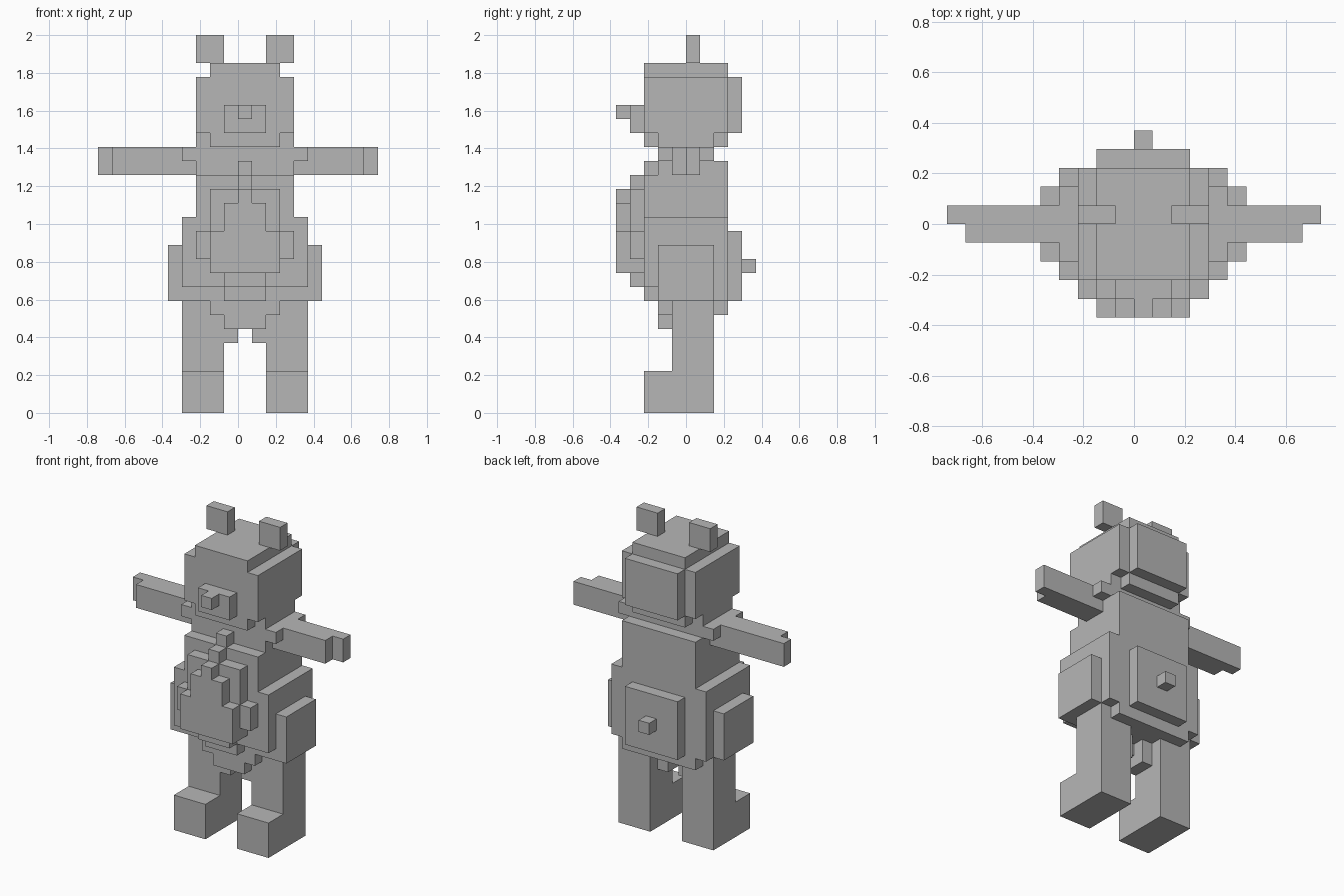
import bpy
import bmesh
from mathutils import Vector

if "Cube" in bpy.data.objects:
    bpy.data.objects.remove(bpy.data.objects["Cube"], do_unlink=True)

UNIT = 2 / 27  # edge length of one building block
parts = {}     # part name -> set of block cells
DIRECTIONS = [Vector(d) for d in ((1, 0, 0), (-1, 0, 0), (0, 1, 0),
                                  (0, -1, 0), (0, 0, 1), (0, 0, -1))]


def block(part, x, y, z):
    """Fill a box of cells; every argument is a (start, end) range."""
    cells = parts.setdefault(part, set())
    cells.update((i, j, k) for i in range(*x) for j in range(*y) for k in range(*z))


def centred(part, reach, y, z):
    """Fill a box that reaches equally far either side of the middle column."""
    block(part, (-reach, reach + 1), y, z)


def pair(name, x, y, z):
    """Fill a box on the left and its mirror image on the right."""
    block("left_" + name, x, y, z)
    block("right_" + name, (1 - x[1], 1 - x[0]), y, z)


# Legs with forward feet and inner thighs
pair("foot", (2, 5), (-3, 2), (0, 3))
pair("leg", (2, 5), (-1, 2), (3, 8))
pair("leg", (1, 2), (-1, 1), (5, 7))

# Hips and rounded underside
centred("hips", 1, (-2, 0), (6, 7))
centred("hips", 2, (-2, -1), (7, 8))
centred("hips", 3, (-1, 3), (7, 8))

# Torso, narrowing to the shoulders
centred("torso", 4, (-2, 3), (8, 14))
centred("torso", 4, (-3, -2), (9, 14))
centred("torso", 1, (-3, -2), (8, 9))
centred("torso", 3, (-3, 3), (14, 17))
centred("torso", 3, (-2, 3), (17, 18))
pair("hip_pad", (5, 6), (-2, 2), (8, 12))

# Layered belly with a stepped strap up to the neck
centred("belly", 2, (-4, -3), (10, 16))
centred("belly", 3, (-4, -3), (11, 13))
centred("belly", 1, (-4, -3), (9, 10))
centred("belly_front", 2, (-5, -4), (10, 13))
centred("belly_front", 1, (-5, -4), (13, 15))
for step in range(3):
    centred("chest_strap", 0, (step - 5, step - 4), (step + 15, step + 16))

# Back panel and tail
centred("back_panel", 2, (3, 4), (8, 13))
centred("tail", 0, (4, 5), (10, 11))

# Neck and outstretched arms
centred("neck", 4, (-2, 2), (18, 19))
block("left_arm", (4, 10), (0, 1), (17, 19))
block("left_arm", (4, 9), (-1, 0), (17, 19))
block("right_arm", (-10, -3), (0, 1), (17, 19))
block("right_arm", (-9, -3), (-1, 0), (17, 19))

# Head with a trimmed chin, cap, muzzle, nose and back panel
centred("head", 3, (-2, 2), (19, 20))
centred("head", 2, (-3, 3), (19, 20))
centred("head", 3, (-3, 3), (20, 24))
centred("head", 2, (-3, 3), (24, 25))
centred("muzzle", 1, (-4, -3), (20, 22))
centred("nose", 0, (-5, -4), (21, 22))
centred("head_back", 2, (3, 4), (20, 24))
pair("ear", (2, 4), (0, 1), (25, 27))

# Single grey material
grey = bpy.data.materials.new("plain_grey")
grey.use_nodes = True
colour = (0.47, 0.47, 0.47, 1)
grey.diffuse_color = colour
grey.node_tree.nodes["Principled BSDF"].inputs["Base Color"].default_value = colour

# Each part keeps only the block faces that are open to the air
solid = set().union(*parts.values())
for name, cells in parts.items():
    bm = bmesh.new()
    for cell in sorted(cells):
        centre = Vector(cell) + Vector((0.5, 0.5, 0.5))
        for d in DIRECTIONS:
            if tuple(int(c) for c in Vector(cell) + d) in solid:
                continue
            u = Vector((d.y, d.z, d.x))
            v = d.cross(u)
            ring = [centre + (d + a * u + b * v) / 2
                    for a, b in ((-1, -1), (1, -1), (1, 1), (-1, 1))]
            bm.faces.new([bm.verts.new(p * UNIT) for p in ring])
    bmesh.ops.remove_doubles(bm, verts=bm.verts, dist=UNIT / 100)
    bmesh.ops.dissolve_limit(bm, angle_limit=0.01, verts=bm.verts, edges=bm.edges)
    mesh = bpy.data.meshes.new(name)
    bm.to_mesh(mesh)
    bm.free()
    mesh.materials.append(grey)
    bpy.context.collection.objects.link(bpy.data.objects.new(name, mesh))
